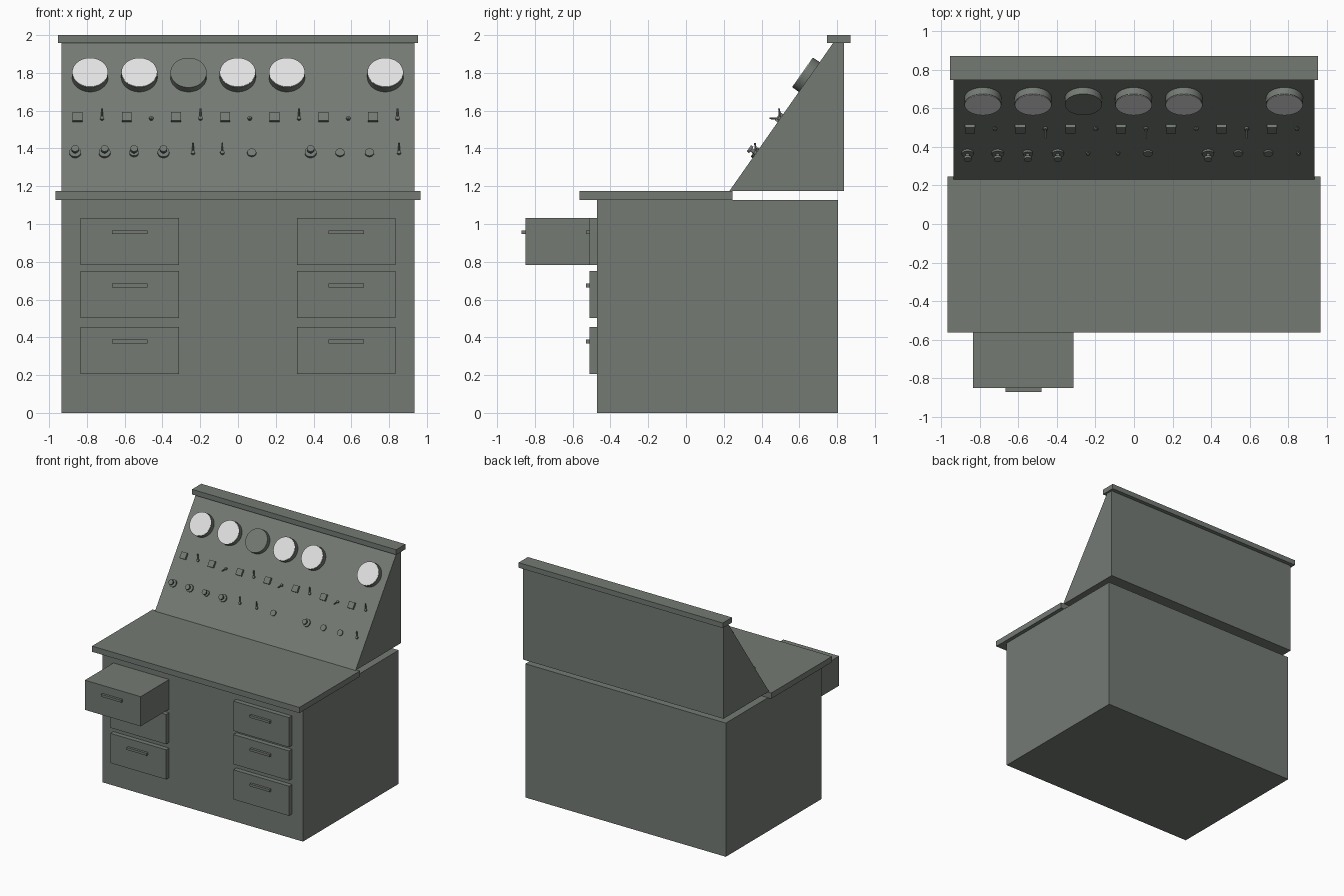
import bpy, bmesh, math
from mathutils import Matrix, Vector

if "Cube" in bpy.data.objects:
    bpy.data.objects.remove(bpy.data.objects["Cube"])


def material(name, rgb):
    m = bpy.data.materials.new(name)
    m.diffuse_color = (*rgb, 1)
    m.use_nodes = True
    m.node_tree.nodes["Principled BSDF"].inputs["Base Color"].default_value = m.diffuse_color
    return m


GREY = material("grey_green_metal", (0.175, 0.195, 0.175))
WHITE = material("dial_white", (0.76, 0.76, 0.76))


def finish(name, bm, mat, matrix=None, smooth=False):
    bmesh.ops.recalc_face_normals(bm, faces=bm.faces[:])
    me = bpy.data.meshes.new(name)
    bm.to_mesh(me)
    bm.free()
    me.materials.append(mat)
    ob = bpy.data.objects.new(name, me)
    bpy.context.collection.objects.link(ob)
    if matrix is not None:
        ob.matrix_world = matrix
    if smooth:
        bpy.ops.object.select_all(action='DESELECT')
        ob.select_set(True)
        bpy.context.view_layer.objects.active = ob
        bpy.ops.object.shade_smooth_by_angle(angle=math.radians(35))
    return ob


def box(name, x, y, z, matrix=None):
    """Box from (min, max) pairs."""
    bm = bmesh.new()
    size = [b - a for a, b in (x, y, z)]
    mid = [(a + b) / 2 for a, b in (x, y, z)]
    bmesh.ops.create_cube(bm, size=1, matrix=Matrix.Translation(mid) @ Matrix.Diagonal((*size, 1)))
    return finish(name, bm, GREY, matrix)


def turned(name, rings, matrix, mat=GREY, sides=32):
    """Stack of cylinders given as (radius, bottom, top) along local z."""
    bm = bmesh.new()
    for r, z0, z1 in rings:
        bmesh.ops.create_cone(bm, cap_ends=True, segments=sides, radius1=r, radius2=r,
                              depth=z1 - z0, matrix=Matrix.Translation((0, 0, (z0 + z1) / 2)))
    return finish(name, bm, mat, matrix, True)


# Cabinet, worktop and top ledge
box("cabinet", (-0.935, 0.935), (-0.47, 0.805), (0, 1.127))
box("worktop", (-0.967, 0.967), (-0.563, 0.245), (1.127, 1.175))
box("top_ledge", (-0.952, 0.952), (0.747, 0.87), (1.957, 2.0))

# Sloping console: extruded side profile
FOOT, HEAD = Vector((0, 0.23, 1.175)), Vector((0, 0.78, 1.96))
bm = bmesh.new()
side = bm.faces.new([bm.verts.new((-0.935, y, z)) for y, z in
                     ((FOOT.y, FOOT.z), (0.837, 1.175), (0.837, 1.96), (HEAD.y, HEAD.z))])
ext = bmesh.ops.extrude_face_region(bm, geom=[side])
bmesh.ops.translate(bm, vec=(1.87, 0, 0), verts=[v for v in ext["geom"] if isinstance(v, bmesh.types.BMVert)])
finish("sloping_console", bm, GREY)

# Drawers with bar handles; top left one is pulled out
for sname, s in (("left", -1), ("right", 1)):
    for i, (z0, z1) in enumerate(((0.205, 0.455), (0.502, 0.752), (0.783, 1.033))):
        front = -0.85 if (s < 0 and i == 2) else -0.51
        x = sorted((s * 0.313, s * 0.833))
        box(f"{sname}_drawer_{i + 1}", x, (front, -0.46), (z0, z1))
        hx = sorted((s * 0.48, s * 0.667))
        hz = z0 + 0.173
        box(f"{sname}_handle_{i + 1}", hx, (front - 0.02, front + 0.005), (hz - 0.01, hz + 0.01))

# Frame on the slope: local y runs up the panel, local z points out of it
UP = (HEAD - FOOT).normalized()
OUT = Vector((1, 0, 0)).cross(UP)


def on_panel(x, z):
    p = FOOT.lerp(HEAD, (z - FOOT.z) / (HEAD.z - FOOT.z))
    return Matrix(((1, UP.x, OUT.x, x), (0, UP.y, OUT.y, p.y), (0, UP.z, OUT.z, p.z), (0, 0, 0, 1)))


def lever(name, x, z, up):
    """Small collar with a stick, flipped straight up or straight forward."""
    m = on_panel(x, z)
    turned(name + "_collar", ((0.011, -0.003, 0.012),), m, sides=12)
    tilt = Matrix.Rotation(math.radians(-50 if up else 32), 4, 'X')
    turned(name + "_stick", ((0.005, 0, 0.055),), m @ tilt, sides=10)


# Row of round gauges; third one has no white dial
for i in (0, 1, 2, 3, 4, 6):
    m = on_panel(-0.783 + 0.2605 * i, 1.778)
    turned(f"gauge_{i + 1}", ((0.096, -0.005, 0.041),), m, sides=40)
    if i != 2:
        turned(f"gauge_dial_{i + 1}", ((0.093, 0.040, 0.044),), m, WHITE, 40)

# Row of square buttons alternating with levers
for i in range(7):
    x = -0.85 + 0.2607 * i
    box(f"square_button_{i + 1}", (-0.026, 0.026), (-0.026, 0.026), (-0.003, 0.018), on_panel(x, 1.56))
    lever(f"upper_lever_{i + 1}", x + 0.13, 1.557, i % 2 == 0)

# Bottom row: knobs (k), small knob (s), levers (l) and flat buttons (b)
for i, kind in enumerate("kkskllb-kbbl"):
    x = -0.862 + 0.1558 * i
    if kind in "ks":
        f = 1 if kind == "k" else 0.8
        turned(f"knob_{i + 1}", ((0.031 * f, -0.003, 0.012), (0.010, 0.012, 0.030),
                                 (0.020, 0.030, 0.045)), on_panel(x, 1.375), sides=20)
    elif kind == "l":
        lever(f"lower_lever_{i + 1}", x, 1.375, True)
    elif kind == "b":
        turned(f"round_button_{i + 1}", ((0.024, -0.003, 0.010),), on_panel(x, 1.375), sides=20)
